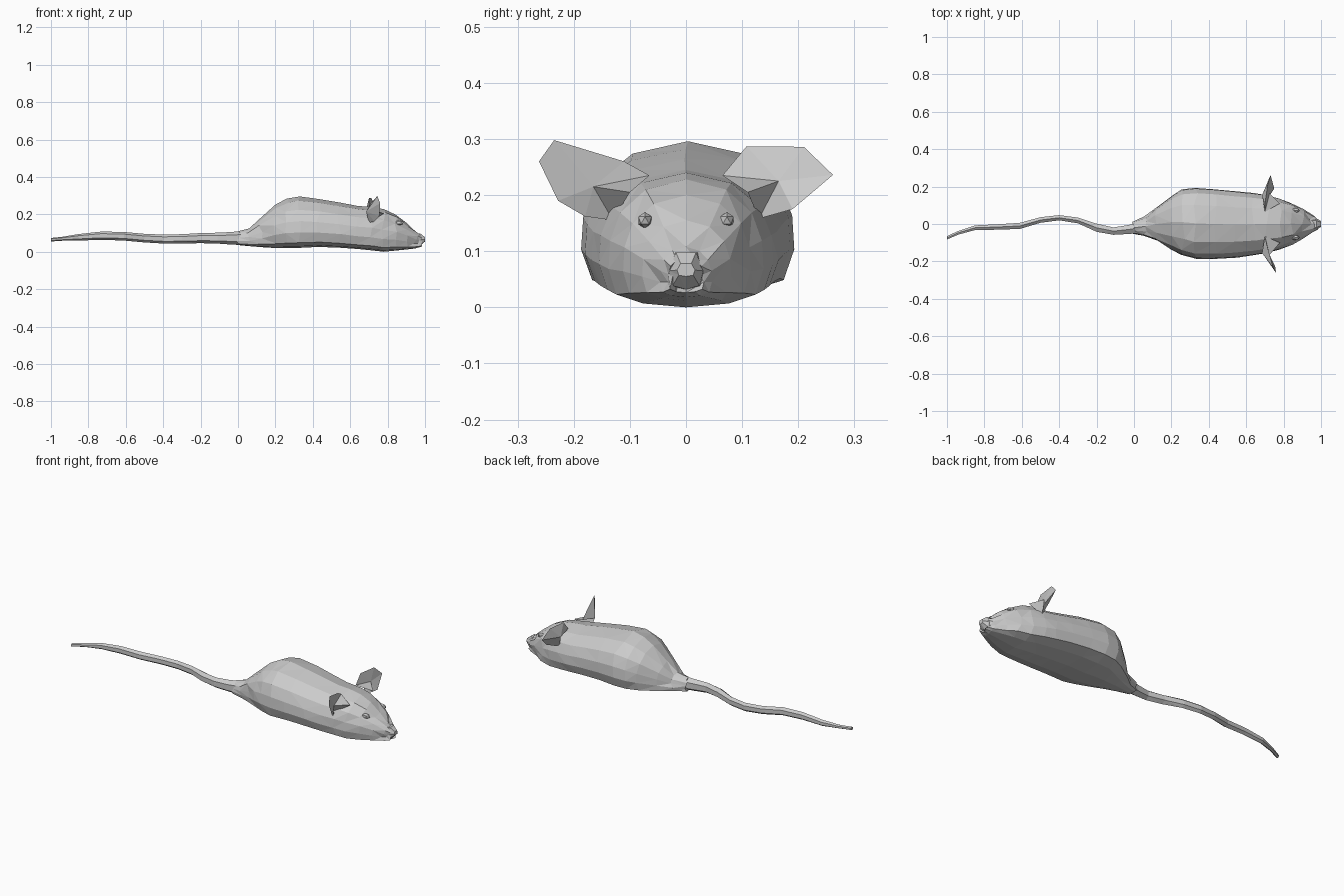
import bpy, bmesh, random
from mathutils import Vector

random.seed(4)


def finish(name, bm):
    bmesh.ops.recalc_face_normals(bm, faces=bm.faces)
    me = bpy.data.meshes.new(name)
    bm.to_mesh(me)
    bm.free()
    ob = bpy.data.objects.new(name, me)
    bpy.context.collection.objects.link(ob)
    return ob


def loft(name, sections, half, jitter=0.0):
    """Skin rings along x; section = x, y min, y max, z min, z max."""
    ring = half + [(-y, z) for y, z in reversed(half) if y > 0]
    bm = bmesh.new()
    rings = []
    for x, y0, y1, z0, z1 in sections:
        vs = []
        for py, pz in ring:
            y = (y0 + y1) / 2 + py * (y1 - y0) / 2
            dx = random.uniform(-jitter, jitter) if 0 < pz < 1 else 0
            vs.append(bm.verts.new((x + dx, y, z0 + pz * (z1 - z0))))
        rings.append(vs)
    n = len(ring)
    for a, b in zip(rings, rings[1:]):
        for i in range(n):
            bm.faces.new((a[i], a[(i + 1) % n], b[(i + 1) % n], b[i]))
    bm.faces.new(rings[0])
    bm.faces.new(rings[-1])
    bmesh.ops.triangulate(bm, faces=bm.faces, quad_method='SHORT_EDGE')
    return finish(name, bm)


# Body and head: flat belly, steep flanks, arched back
body_half = [(0, 0), (0.55, 0.03), (0.9, 0.1), (1, 0.3), (0.98, 0.52),
             (0.85, 0.74), (0.52, 0.92), (0, 1)]
loft("body", [
    (0.00, -0.052, 0.012, 0.036, 0.110),
    (0.06, -0.065, 0.040, 0.030, 0.125),
    (0.12, -0.090, 0.090, 0.025, 0.180),
    (0.20, -0.135, 0.155, 0.020, 0.252),
    (0.26, -0.165, 0.185, 0.020, 0.284),
    (0.33, -0.186, 0.193, 0.021, 0.296),
    (0.43, -0.187, 0.186, 0.026, 0.282),
    (0.54, -0.180, 0.175, 0.022, 0.264),
    (0.64, -0.168, 0.165, 0.015, 0.245),
    (0.71, -0.155, 0.155, 0.008, 0.240),
    (0.78, -0.138, 0.138, 0.000, 0.228),
    (0.84, -0.112, 0.115, 0.006, 0.200),
    (0.90, -0.078, 0.080, 0.012, 0.155),
    (0.95, -0.046, 0.046, 0.018, 0.108),
    (0.975, -0.032, 0.032, 0.026, 0.090),
], body_half, 0.012)

# Nose tip
nose_half = [(0, 0), (0.8, 0.1), (1, 0.5), (0.6, 1)]
loft("nose", [
    (0.95, -0.034, 0.034, 0.030, 0.098),
    (0.975, -0.030, 0.030, 0.032, 0.098),
    (1.00, -0.016, 0.016, 0.055, 0.078),
], nose_half)

# Tail: thin, winding, six-sided
tail_half = [(0, 0), (0.9, 0.25), (0.9, 0.75), (0, 1)]
loft("tail", [
    (-1.00, -0.084, -0.064, 0.055, 0.074),
    (-0.94, -0.058, -0.036, 0.059, 0.080),
    (-0.85, -0.034, -0.006, 0.060, 0.095),
    (-0.73, -0.032, 0.000, 0.064, 0.108),
    (-0.61, -0.028, 0.008, 0.060, 0.106),
    (-0.50, 0.005, 0.038, 0.050, 0.096),
    (-0.40, 0.018, 0.049, 0.044, 0.092),
    (-0.30, 0.002, 0.036, 0.044, 0.094),
    (-0.20, -0.044, 0.004, 0.046, 0.100),
    (-0.11, -0.060, -0.016, 0.044, 0.102),
    (-0.03, -0.056, -0.003, 0.038, 0.106),
    (0.06, -0.050, 0.020, 0.036, 0.116),
], tail_half)


# Ears: cupped, open towards the nose
def ear(name, rim, hollow, back):
    bm = bmesh.new()
    vs = [bm.verts.new(p) for p in rim]
    h, b = bm.verts.new(hollow), bm.verts.new(back)
    for i in range(len(vs)):
        j = (i + 1) % len(vs)
        bm.faces.new((vs[i], vs[j], h))
        bm.faces.new((vs[j], vs[i], b))
    finish(name, bm)


ear("ear_right", [
    (0.70, -0.065, 0.235), (0.71, -0.11, 0.260), (0.745, -0.235, 0.298),
    (0.76, -0.262, 0.260), (0.755, -0.228, 0.19), (0.73, -0.18, 0.162),
    (0.70, -0.13, 0.155), (0.78, -0.10, 0.205)],
    (0.725, -0.165, 0.215), (0.685, -0.155, 0.215))
ear("ear_left", [
    (0.70, 0.065, 0.235), (0.70, 0.108, 0.287), (0.715, 0.21, 0.286),
    (0.73, 0.262, 0.236), (0.75, 0.19, 0.175),
    (0.71, 0.13, 0.158), (0.78, 0.11, 0.205)],
    (0.725, 0.165, 0.225), (0.685, 0.155, 0.225))

# Eyes: faceted brow bumps set into the head
for side, name in ((-1, "eye_right"), (1, "eye_left")):
    bm = bmesh.new()
    bmesh.ops.create_icosphere(bm, subdivisions=1, radius=1)
    for v in bm.verts:
        v.co = Vector((0.862, side * 0.073, 0.155)) + Vector(
            (v.co.x * 0.026, v.co.y * 0.014, v.co.z * 0.015))
    finish(name, bm)
